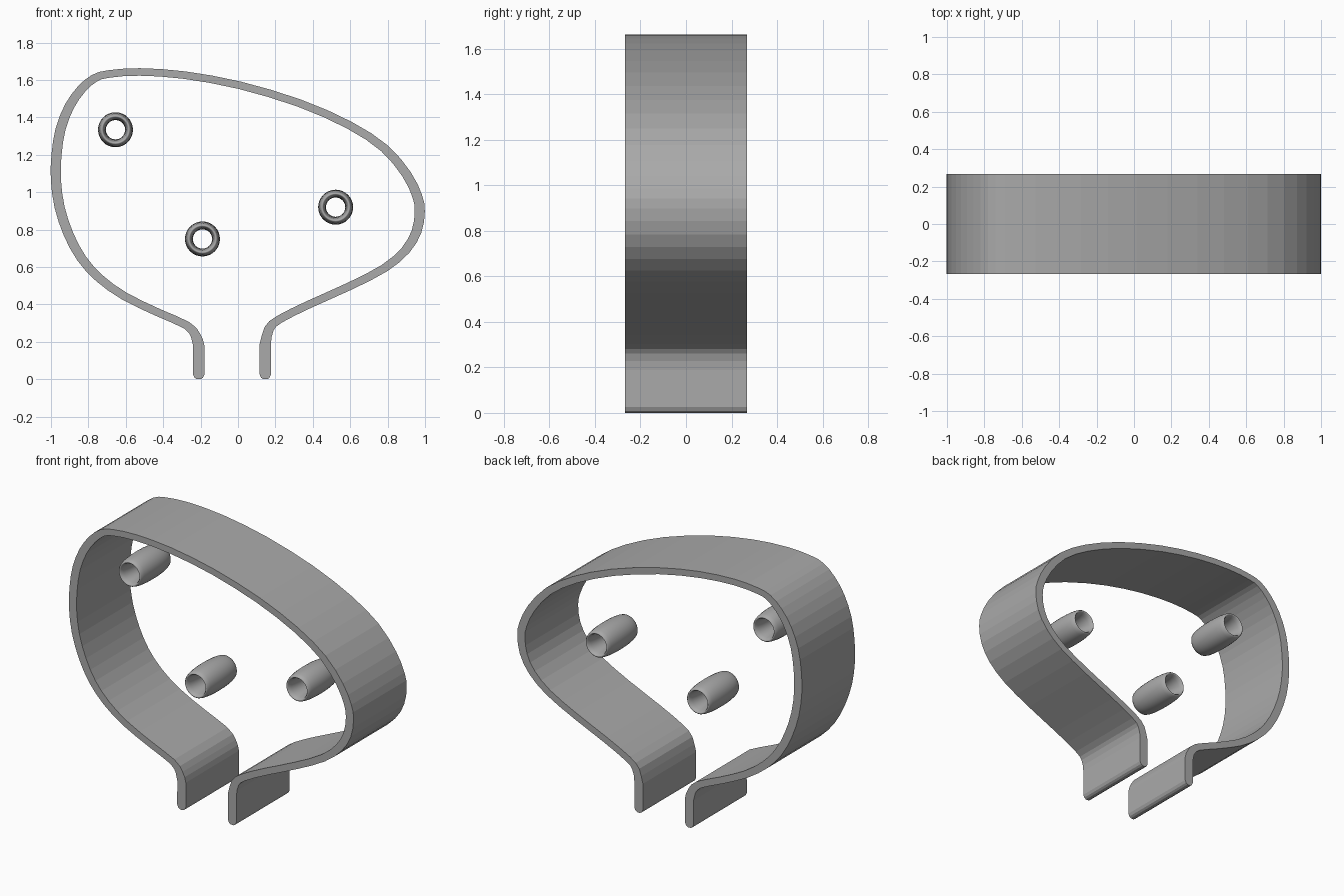
import bpy, bmesh
from math import sin, cos, tau
from mathutils import Vector

cube = bpy.data.objects.get("Cube")
if cube:
    bpy.data.objects.remove(cube, do_unlink=True)

grey = bpy.data.materials.new("plain grey")
grey.use_nodes = True
colour = (0.4, 0.4, 0.4, 1)
grey.diffuse_color = colour
grey.node_tree.nodes["Principled BSDF"].inputs["Base Color"].default_value = colour

HALF_DEPTH = 0.267


def finish(name, bm):
    bmesh.ops.recalc_face_normals(bm, faces=bm.faces[:])
    mesh = bpy.data.meshes.new(name)
    bm.to_mesh(mesh)
    bm.free()
    mesh.materials.append(grey)
    obj = bpy.data.objects.new(name, mesh)
    bpy.context.collection.objects.link(obj)
    return obj


def smooth_path(points, steps):
    """Catmull-Rom curve through the points."""
    pts = [Vector(p) for p in points]
    pts = [2 * pts[0] - pts[1]] + pts + [2 * pts[-1] - pts[-2]]
    path = []
    for a, b, c, d in zip(pts, pts[1:], pts[2:], pts[3:]):
        for k in range(steps):
            t = k / steps
            path.append(0.5 * (2 * b + (c - a) * t + (2 * a - 5 * b + 4 * c - d) * t ** 2
                               + (3 * b - a - 3 * c + d) * t ** 3))
    return path + [pts[-2]]


# Centreline of the bent band, from the left leg round to the right leg
loop = [(-.21, .18), (-.227, .235), (-.275, .289), (-.43, .358), (-.607, .444),
        (-.741, .54), (-.837, .647), (-.906, .775), (-.954, .92), (-.974, 1.07),
        (-.97, 1.203), (-.949, 1.337), (-.901, 1.46), (-.837, 1.551), (-.767, 1.61),
        (-.69, 1.632), (-.527, 1.643), (-.286, 1.626), (.008, 1.572), (.329, 1.476),
        (.596, 1.358), (.783, 1.235), (.901, 1.096), (.958, .98), (.972, .898),
        (.955, .791), (.896, .69), (.783, .594), (.596, .497), (.382, .401),
        (.222, .321), (.166, .27), (.146, .19)]
path = smooth_path(loop, 2)

# Rounded leg tips: (height, share of full width)
tip = [(0, .35), (.008, .75), (.025, 1)]
left_x, right_x = path[0].x, path[-1].x
path = ([Vector((left_x, z)) for z, w in tip] + path
        + [Vector((right_x, z)) for z, w in reversed(tip)])
share = [w for z, w in tip]
share = share + [1] * (len(path) - 2 * len(tip)) + share[::-1]

bm = bmesh.new()
rings = []
for i, p in enumerate(path):
    before, after = path[max(i - 1, 0)], path[min(i + 1, len(path) - 1)]
    along = (after - before).normalized()
    half_width = 0.03 if p.y < 0.22 else 0.027
    off = Vector((-along.y * half_width, along.x * 0.02)) * share[i]
    corners = [(p + off, -1), (p + off, 1), (p - off, 1), (p - off, -1)]
    rings.append([bm.verts.new((q.x, side * HALF_DEPTH, q.y)) for q, side in corners])
for a, b in zip(rings, rings[1:]):
    for k in range(4):
        n = (k + 1) % 4
        bm.faces.new((a[k], a[n], b[n], b[k]))
bm.faces.new(rings[0])
bm.faces.new(rings[-1])
finish("band", bm)


# Hollow barrels: rings with a long thin oval section
def barrel(name, x, z, segments=32, sides=20):
    bm = bmesh.new()
    grid = []
    for i in range(segments):
        a = tau * i / segments
        row = []
        for j in range(sides):
            b = tau * j / sides
            r = 0.0725 + 0.021 * cos(b)
            row.append(bm.verts.new((x + r * cos(a), 0.155 * sin(b), z + r * sin(a))))
        grid.append(row)
    for i in range(segments):
        for j in range(sides):
            u, v = (i + 1) % segments, (j + 1) % sides
            bm.faces.new((grid[i][j], grid[u][j], grid[u][v], grid[i][v]))
    obj = finish(name, bm)
    for face in obj.data.polygons:
        face.use_smooth = True


barrel("upper_barrel", -.655, 1.334)
barrel("middle_barrel", -.19, .75)
barrel("side_barrel", .522, .92)
